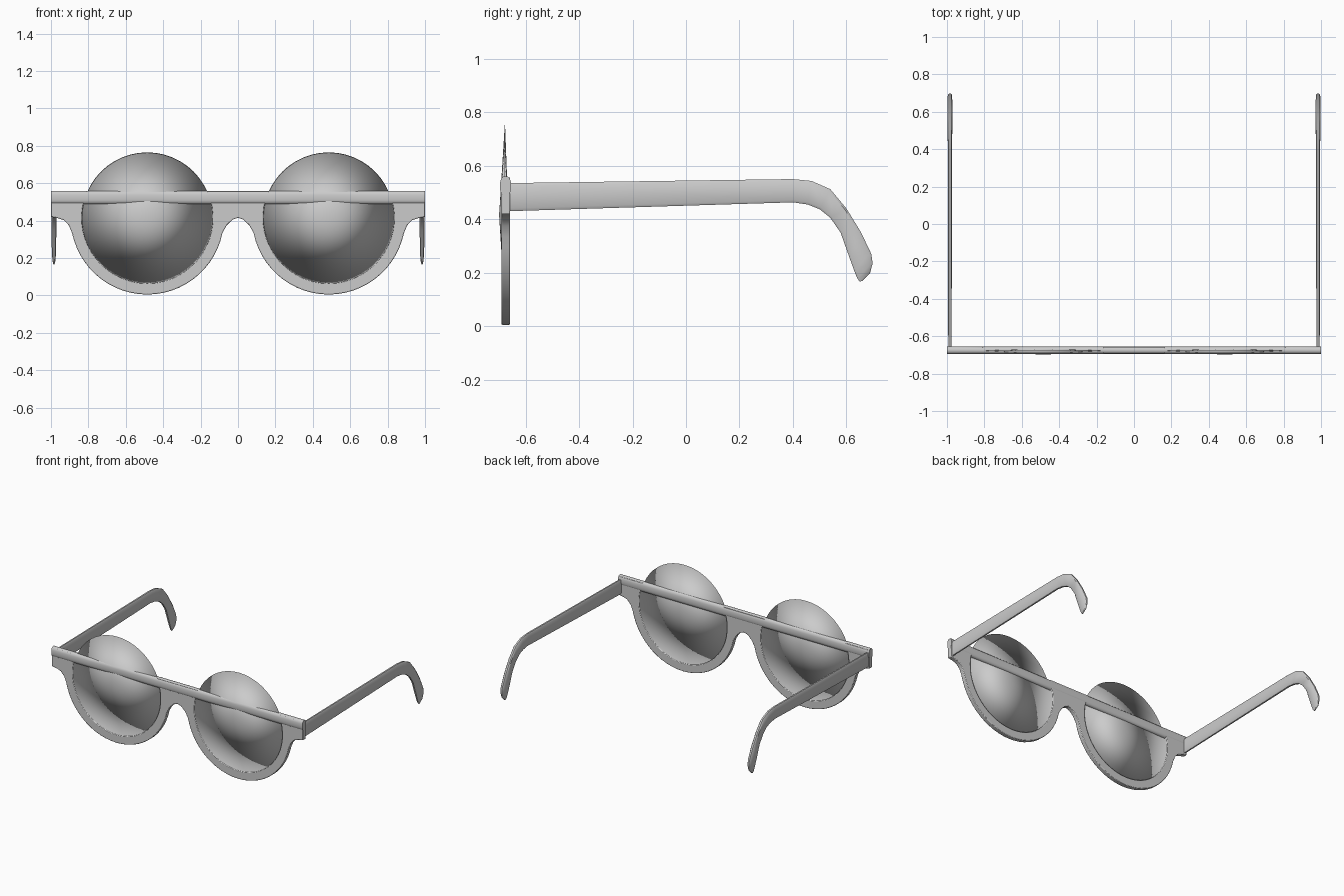
import bpy, bmesh
from math import cos, sin, pi, sqrt, asin
from mathutils import Vector

cube = bpy.data.objects.get("Cube")
if cube:
    bpy.data.objects.remove(cube, do_unlink=True)

grey = bpy.data.materials.new("plain_grey")
grey.use_nodes = True
grey.diffuse_color = (0.6, 0.6, 0.6, 1)
grey.node_tree.nodes["Principled BSDF"].inputs["Base Color"].default_value = (0.6, 0.6, 0.6, 1)

LENS_X, LENS_Z = 0.485, 0.415
LENS_R, RIM_R = 0.35, 0.41
TOP = 0.556


def finish(name, bm, smooth_angle=None):
    bmesh.ops.recalc_face_normals(bm, faces=bm.faces)
    mesh = bpy.data.meshes.new(name)
    bm.to_mesh(mesh)
    bm.free()
    mesh.materials.append(grey)
    obj = bpy.data.objects.new(name, mesh)
    bpy.context.collection.objects.link(obj)
    if smooth_angle:
        bpy.ops.object.select_all(action='DESELECT')
        obj.select_set(True)
        bpy.context.view_layer.objects.active = obj
        bpy.ops.object.shade_smooth_by_angle(angle=smooth_angle)
    return obj


def loft(name, rings, smooth_angle):
    """Skin a list of equal rings and cap both ends."""
    bm = bmesh.new()
    rows = [[bm.verts.new(p) for p in ring] for ring in rings]
    n = len(rows[0])
    for a, b in zip(rows, rows[1:]):
        for i in range(n):
            j = (i + 1) % n
            bm.faces.new((a[i], a[j], b[j], b[i]))
    bm.faces.new(rows[0])
    bm.faces.new(rows[-1])
    return finish(name, bm, smooth_angle)


def arc(radius, start, end, steps):
    return [(LENS_X + radius * cos(start + (end - start) * i / steps),
             LENS_Z + radius * sin(start + (end - start) * i / steps))
            for i in range(steps + 1)]


# Front frame: half outline running from the bridge top, round the lens seat,
# out to the hinge tab, and back along the outer rim to the nose arch
lift = asin((TOP - LENS_Z) / LENS_R)
low = asin(-0.12 / RIM_R)
half = arc(LENS_R, pi + -lift, 2 * pi + lift, 32)
half += [(1, TOP), (1, 0.42), (0.965, 0.414), (0.93, 0.402), (0.905, 0.375), (0.888, 0.335)]
half += arc(RIM_R, low, -pi - low, 24)
half += [(0.083, 0.335), (0.06, 0.375), (0.03, 0.405)]
outline = half + [(0, 0.415)] + [(-x, z) for x, z in reversed(half)]
bm = bmesh.new()
face = bm.faces.new([bm.verts.new((x, -0.69, z)) for x, z in outline])
moved = bmesh.ops.extrude_face_region(bm, geom=[face])["geom"]
bmesh.ops.translate(bm, vec=(0, 0.032, 0),
                    verts=[v for v in moved if isinstance(v, bmesh.types.BMVert)])
bmesh.ops.triangulate(bm, faces=[f for f in bm.faces if len(f.verts) > 4])
frame = finish("front_frame", bm, 0.6)
bevel = frame.modifiers.new("soft_edges", 'BEVEL')
bevel.width = 0.004
bevel.segments = 2
bevel.limit_method = 'ANGLE'
bevel.angle_limit = 1.0

# Brow bar with a rounded section
section = [(-0.675 + 0.02 * max(-1, min(1, 1.15 * cos(a))),
            0.524 + 0.035 * max(-1, min(1, 1.1 * sin(a))))
           for a in (2 * pi * i / 16 for i in range(16))]
loft("brow_bar", [[(x, y, z) for y, z in section] for x in (-1, 1)], 0.9)

# Arms: stations of (top y, top z, bottom y, bottom z, half width)
stations = [
    (-0.66, 0.535, -0.66, 0.43, 0.009), (0.40, 0.55, 0.40, 0.463, 0.011),
    (0.47, 0.543, 0.455, 0.455, 0.012), (0.54, 0.512, 0.50, 0.437, 0.0125),
    (0.60, 0.44, 0.54, 0.405, 0.0125), (0.655, 0.35, 0.578, 0.35, 0.0125),
    (0.693, 0.27, 0.61, 0.26, 0.012), (0.698, 0.235, 0.628, 0.21, 0.01),
    (0.688, 0.197, 0.64, 0.18, 0.007), (0.66, 0.17, 0.65, 0.166, 0.003),
]
# Flat-sided section with rounded top and bottom edges
profile = [(0.5, 1), (1, 0.8), (1, -0.8), (0.5, -1),
           (-0.5, -1), (-1, -0.8), (-1, 0.8), (-0.5, 1)]
for side, label in ((1, "left"), (-1, "right")):
    rings = []
    for ty, tz, by, bz, w in stations:
        mid = Vector(((ty + by) / 2, (tz + bz) / 2))
        up = Vector((ty, tz)) - mid
        rings.append([(side * (0.984 + u * w), mid.x + v * up.x, mid.y + v * up.y)
                      for u, v in profile])
    loft(label + "_arm", rings, 0.7)

    # Lens: thin disc swelling to a point on both sides, softly shaded
    bm = bmesh.new()
    rim = [bm.verts.new((side * LENS_X + LENS_R * cos(a), -0.677, LENS_Z + LENS_R * sin(a)))
           for a in (2 * pi * i / 48 for i in range(48))]
    for depth in (-0.699, -0.664):
        tip = bm.verts.new((side * LENS_X, depth, LENS_Z))
        for i in range(48):
            bm.faces.new((rim[i - 1], rim[i], tip))
    for f in bm.faces:
        f.smooth = True
    finish(label + "_lens", bm)
